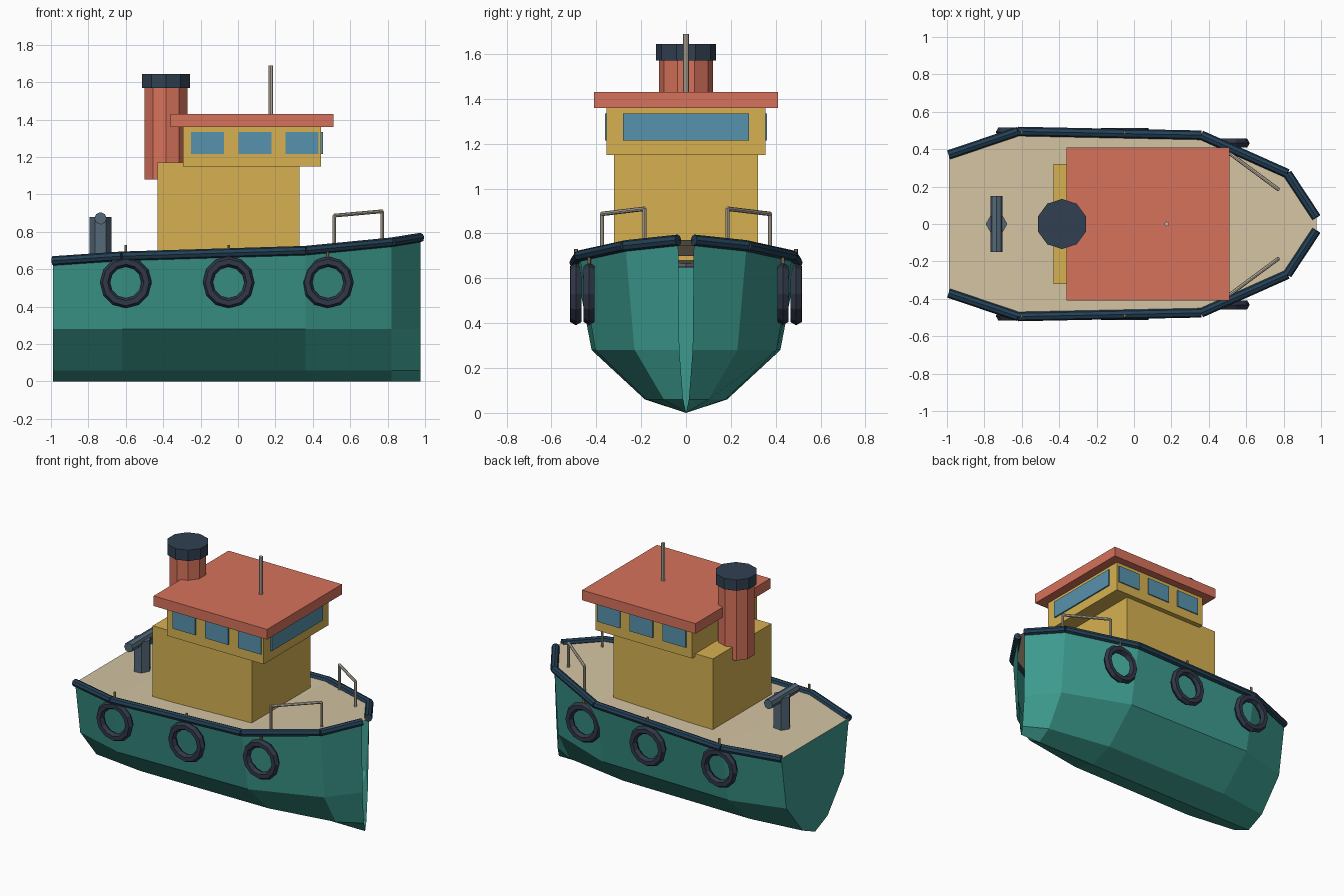
import bpy, bmesh, math
from mathutils import Vector

if "Cube" in bpy.data.objects:
    bpy.data.objects.remove(bpy.data.objects["Cube"])


def mat(name, r, g, b):
    m = bpy.data.materials.new(name)
    m.diffuse_color = [(c / 255) ** 2.2 for c in (r, g, b)] + [1]
    m.use_nodes = True
    m.node_tree.nodes["Principled BSDF"].inputs["Base Color"].default_value = m.diffuse_color
    return m


TEAL = mat("teal", 62, 152, 140)
TAN = mat("tan", 210, 194, 160)
NAVY = mat("navy", 40, 66, 86)
YELLOW = mat("yellow", 214, 176, 82)
RED = mat("red", 214, 114, 92)
GLASS = mat("glass", 88, 145, 172)
DARK = mat("dark", 52, 66, 82)
RUBBER = mat("rubber", 52, 58, 74)
STEEL = mat("steel", 86, 104, 120)
PALE = mat("pale_metal", 195, 185, 168)
ROPE = mat("rope", 150, 125, 90)


def finish(name, material):
    o = bpy.context.object
    o.name = name
    o.data.materials.append(material)
    return o


def box(name, x, y, z, material):
    """Box from (min, max) ranges."""
    bpy.ops.mesh.primitive_cube_add(size=1, location=[sum(r) / 2 for r in (x, y, z)])
    bpy.context.object.scale = [r[1] - r[0] for r in (x, y, z)]
    return finish(name, material)


def rod(name, a, b, radius, material, sides=8, spin=0):
    """Cylinder between two points."""
    a, b = Vector(a), Vector(b)
    bpy.ops.mesh.primitive_cylinder_add(vertices=sides, radius=radius, depth=(b - a).length,
                                        location=(a + b) / 2)
    o = bpy.context.object
    if abs((b - a).normalized().z) > 0.999:
        o.rotation_euler = (0, 0, spin)
    else:
        o.rotation_euler = (b - a).to_track_quat('Z', 'Y').to_euler()
    return finish(name, material)


def mesh(name, bm, material):
    me = bpy.data.meshes.new(name)
    bm.to_mesh(me)
    bm.free()
    o = bpy.data.objects.new(name, me)
    bpy.context.collection.objects.link(o)
    me.materials.append(material)


# Sheer line: x, half width, deck height
stations = [(-0.99, 0.37, 0.645), (-0.62, 0.495, 0.67), (0.36, 0.475, 0.70),
            (0.82, 0.27, 0.745), (0.975, 0.035, 0.77)]

# Hull: lofted sections, closed at the stern, open at the stem
bm = bmesh.new()
rings = []
for x, w, z in stations:
    half = [(w, z), (w * 0.85, 0.28), (w * 0.37, 0.06)]
    pts = half + [(0, 0)] + [(-y, h) for y, h in reversed(half)]
    rings.append([bm.verts.new((x, y, h)) for y, h in pts])
for r, s in zip(rings, rings[1:]):
    for i in range(6):
        bm.faces.new((r[i], r[i + 1], s[i + 1], s[i]))
bm.faces.new(rings[0])
bmesh.ops.recalc_face_normals(bm, faces=bm.faces)
mesh("hull", bm, TEAL)

# Deck following the sheer
bm = bmesh.new()
rows = [[bm.verts.new((x, s * w, z)) for s in (-1, 1)] for x, w, z in stations]
for r, s in zip(rows, rows[1:]):
    bm.faces.new((r[0], s[0], s[1], r[1]))
mesh("deck", bm, TAN)

# Deckhouse, wheelhouse, roof
box("deckhouse", (-0.43, 0.33), (-0.32, 0.32), (0.68, 1.17), YELLOW)
box("wheelhouse", (-0.295, 0.445), (-0.355, 0.355), (1.15, 1.36), YELLOW)
box("roof", (-0.36, 0.51), (-0.41, 0.41), (1.36, 1.43), RED)
box("front_window", (0.43, 0.455), (-0.28, 0.28), (1.215, 1.335), GLASS)

# Funnel, cap, mast
rod("funnel", (-0.385, 0, 1.08), (-0.385, 0, 1.57), 0.12, RED, 10)
rod("funnel_cap", (-0.385, 0, 1.57), (-0.385, 0, 1.645), 0.134, DARK, 10)
rod("mast", (0.175, 0, 1.43), (0.175, 0, 1.69), 0.013, PALE)

# Towing bitt on the aft deck
rod("bitt_post", (-0.735, 0, 0.65), (-0.735, 0, 0.88), 0.058, STEEL, 6, math.pi / 2)
rod("bitt_bar", (-0.735, -0.15, 0.872), (-0.735, 0.15, 0.872), 0.033, STEEL)

# Parts repeated on both sides
for s, side in ((-1, "right"), (1, "left")):
    # Gunwale rail segments
    for (x0, w0, z0), (x1, w1, z1) in zip(stations, stations[1:]):
        rod(f"gunwale_{side}", (x0, s * w0, z0), (x1, s * w1, z1), 0.025, NAVY)
    # Side windows
    for x in (-0.1625, 0.09, 0.3425):
        box(f"window_{side}", (x - 0.088, x + 0.088), sorted((s * 0.34, s * 0.362)),
            (1.215, 1.335), GLASS)
    # Tyre fenders and their ropes
    for x, y in ((-0.6, 0.492), (-0.05, 0.49), (0.48, 0.432)):
        bpy.ops.mesh.primitive_torus_add(major_segments=12, minor_segments=6,
                                         major_radius=0.111, minor_radius=0.028,
                                         location=(x, s * y, 0.53),
                                         rotation=(math.pi / 2, 0, 0))
        finish(f"fender_{side}", RUBBER)
        rod(f"fender_rope_{side}", (x, s * y, 0.63), (x, s * y, 0.73), 0.008, ROPE, 6)
    # Bow handrail
    a, b = Vector((0.515, s * 0.375, 0.887)), Vector((0.772, s * 0.185, 0.91))
    rod(f"handrail_post_aft_{side}", (a.x, a.y, 0.70), a, 0.009, PALE)
    rod(f"handrail_post_fore_{side}", (b.x, b.y, 0.74), b, 0.009, PALE)
    rod(f"handrail_bar_{side}", a, b, 0.01, PALE)
